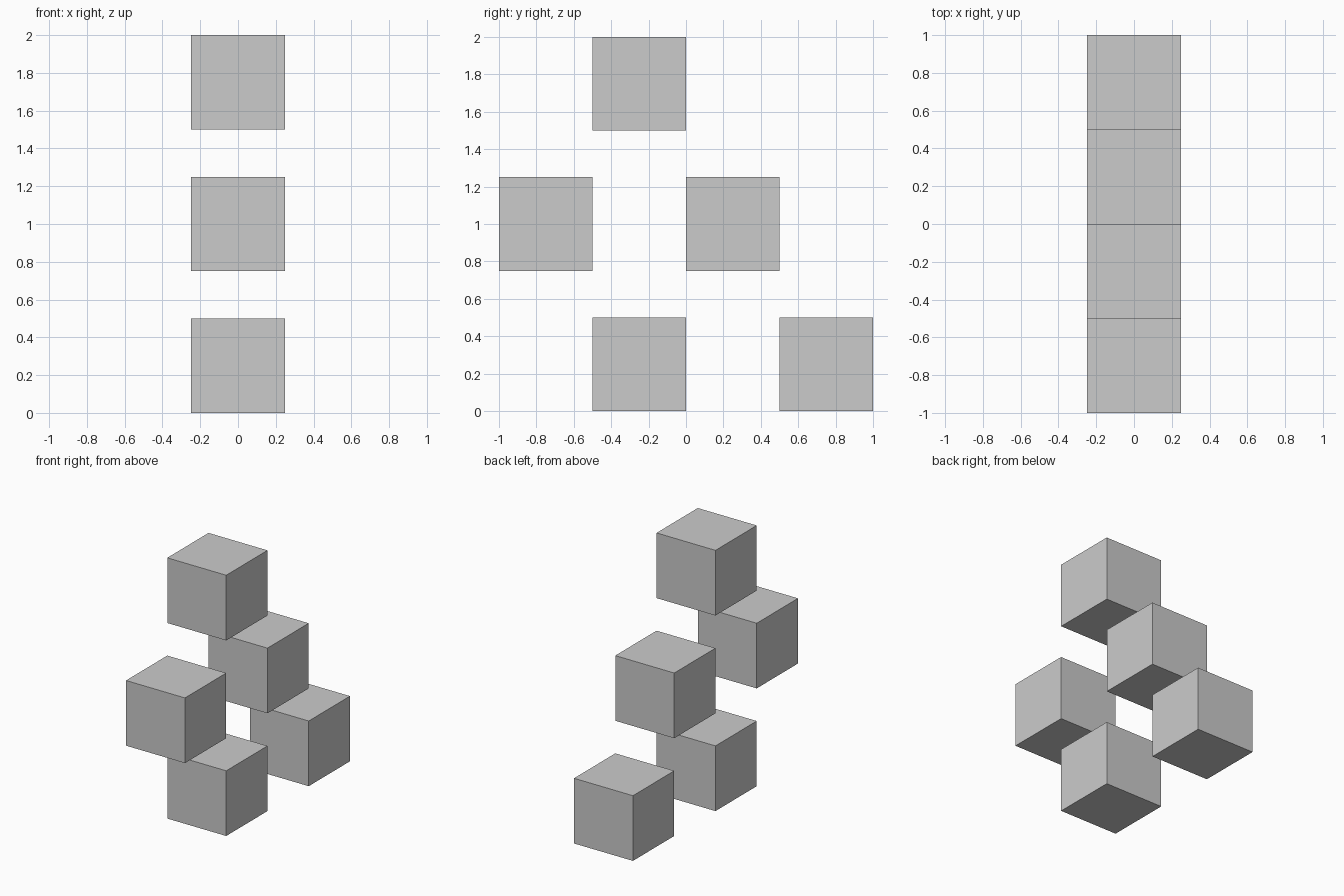
import bpy

if "Cube" in bpy.data.objects:
    bpy.data.objects.remove(bpy.data.objects["Cube"])

SIZE = 0.5

# Staggered floating cubes: name -> (y, z) centre, all on x = 0
cubes = {
    "lower_front_cube": (-0.25, 0.25),
    "lower_back_cube": (0.75, 0.25),
    "middle_front_cube": (-0.75, 1.0),
    "middle_back_cube": (0.25, 1.0),
    "top_cube": (-0.25, 1.75),
}

for name, (y, z) in cubes.items():
    bpy.ops.mesh.primitive_cube_add(size=SIZE, location=(0, y, z))
    bpy.context.object.name = name
